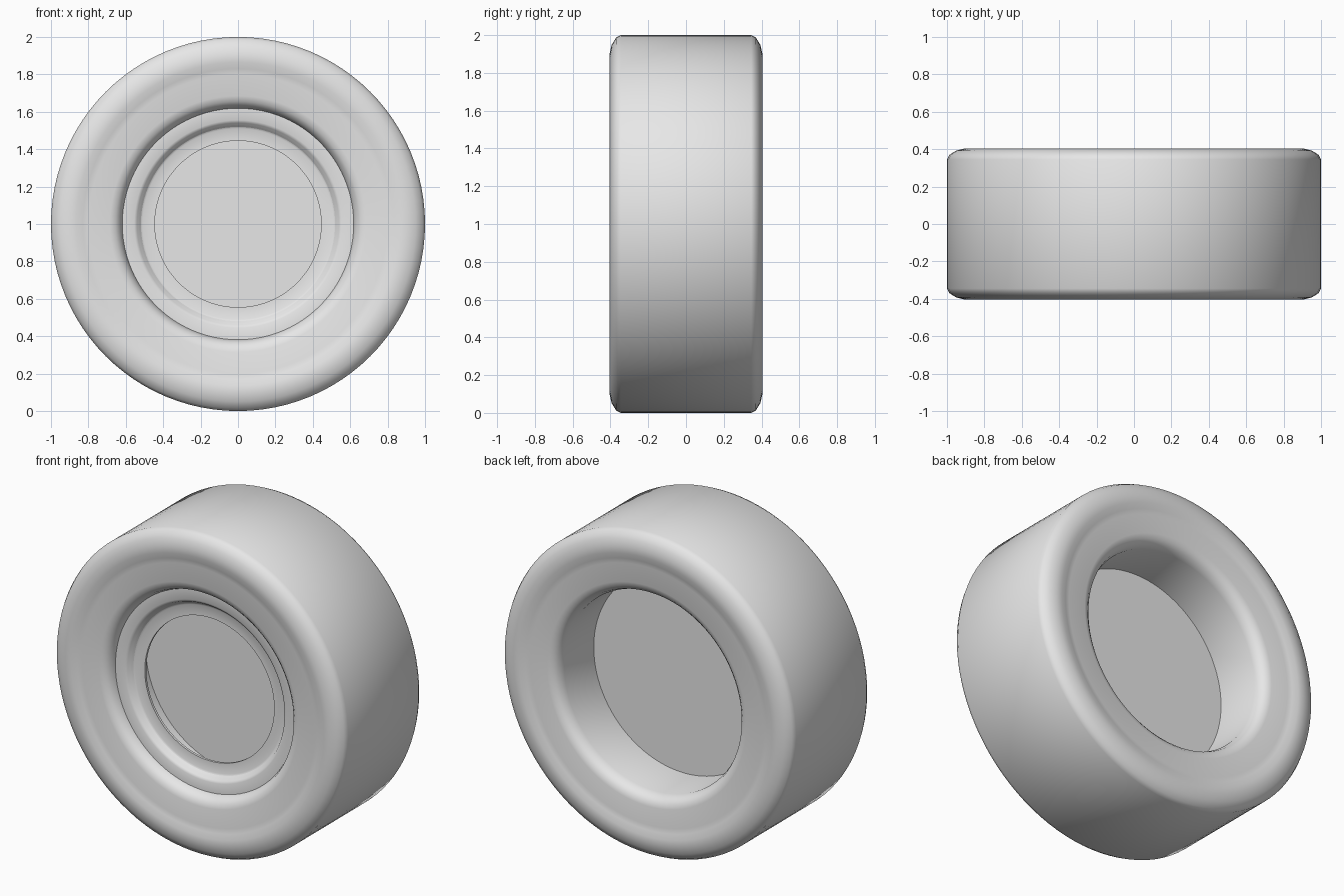
import bpy, bmesh, math
from mathutils import Matrix

cube = bpy.data.objects.get("Cube")
if cube:
    bpy.data.objects.remove(cube, do_unlink=True)

SEGMENTS = 96

grey = bpy.data.materials.new("plain_grey")
grey.use_nodes = True
grey.diffuse_color = (0.8, 0.8, 0.8, 1)
grey.node_tree.nodes["Principled BSDF"].inputs["Base Color"].default_value = (0.8, 0.8, 0.8, 1)


def lathe(name, profile, closed=True):
    """Turn a (radius, y) profile around the wheel axle, which runs along y at z = 1."""
    bm = bmesh.new()
    rings = []
    for radius, y in profile:
        if radius == 0:
            rings.append([bm.verts.new((0, y, 1))] * SEGMENTS)
            continue
        ring = []
        for i in range(SEGMENTS):
            a = math.tau * i / SEGMENTS
            ring.append(bm.verts.new((radius * math.sin(a), y, 1 + radius * math.cos(a))))
        rings.append(ring)
    pairs = list(zip(rings, rings[1:]))
    if closed:
        pairs.append((rings[-1], rings[0]))
    for a, b in pairs:
        for i in range(SEGMENTS):
            j = (i + 1) % SEGMENTS
            corners = list(dict.fromkeys((a[i], a[j], b[j], b[i])))
            bm.faces.new(corners)
    bmesh.ops.recalc_face_normals(bm, faces=bm.faces)
    mesh = bpy.data.meshes.new(name)
    bm.to_mesh(mesh)
    bm.free()
    mesh.materials.append(grey)
    obj = bpy.data.objects.new(name, mesh)
    bpy.context.collection.objects.link(obj)
    bpy.ops.object.select_all(action='DESELECT')
    obj.select_set(True)
    bpy.context.view_layer.objects.active = obj
    bpy.ops.object.shade_smooth_by_angle(angle=math.radians(40))
    return obj


# Tyre: rounded shoulder, shallow recessed sidewall, rolled inner lip, mirrored front to back
half = [(1.0, 0.345), (0.987, 0.37), (0.95, 0.393), (0.905, 0.404), (0.865, 0.403),
        (0.83, 0.392), (0.80, 0.386), (0.685, 0.386), (0.655, 0.376),
        (0.632, 0.355), (0.617, 0.315)]
lathe("tyre", half + [(r, -y) for r, y in reversed(half)])

# Stepped rim ring, open in the middle, set just inside the front lip
lathe("rim_ring", [(0.62, -0.32), (0.555, -0.32), (0.54, -0.313), (0.525, -0.287),
                   (0.51, -0.28), (0.445, -0.28), (0.445, -0.265), (0.50, -0.265),
                   (0.535, -0.30), (0.62, -0.30)])

# Thin web that closes the bore at mid depth
lathe("hub_disc", [(0, -0.025), (0.62, -0.025), (0.62, 0.025), (0, 0.025)], closed=False)
